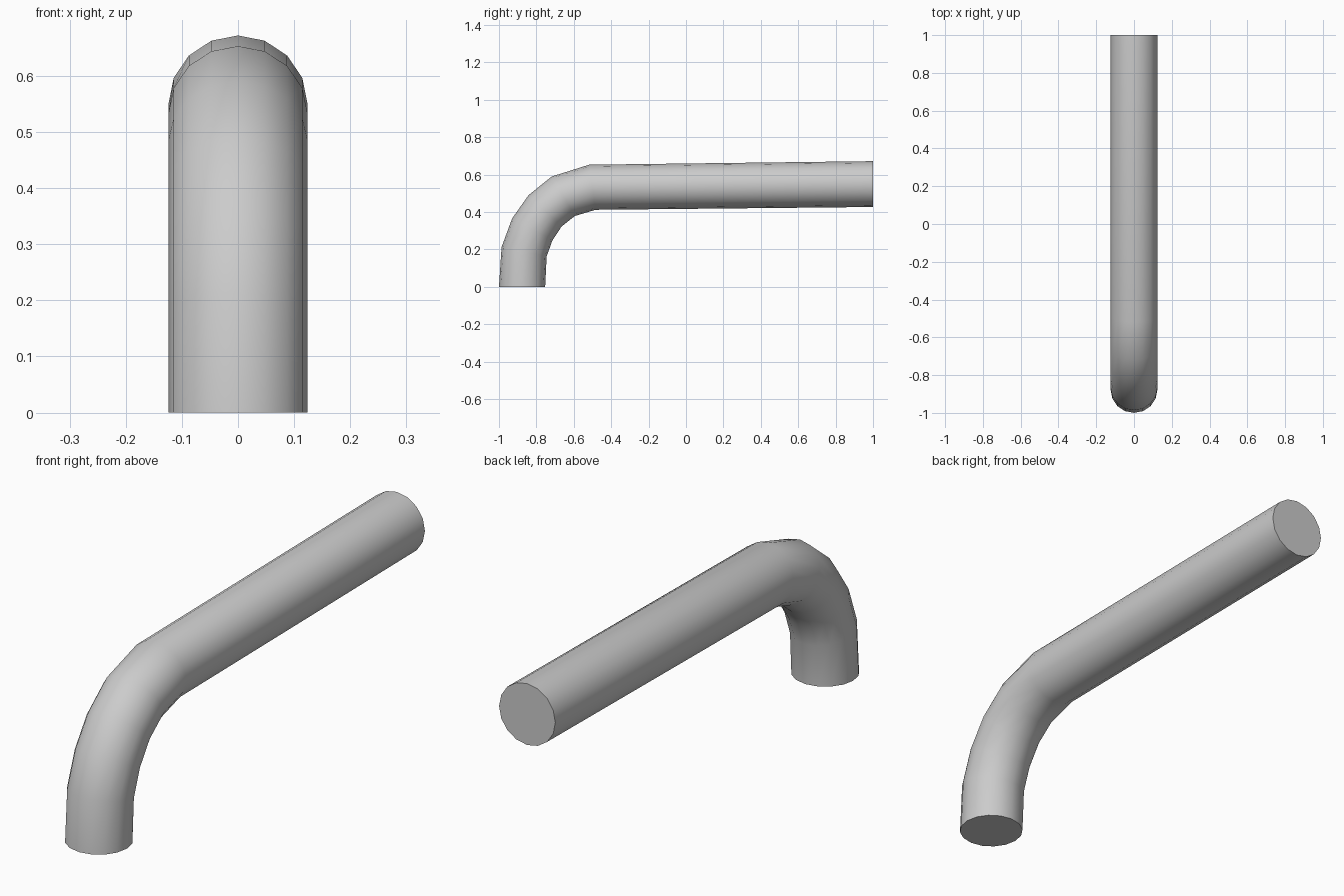
import bpy, bmesh, math
from mathutils import Vector

if "Cube" in bpy.data.objects:
    bpy.data.objects.remove(bpy.data.objects["Cube"])

SIDES = 16
RADIUS = 0.124

# Bend stations in the y-z plane: (outer y, outer z, inner y, inner z)
stations = [
    (-1.000, 0.000, -0.753, 0.000),
    (-0.986, 0.213, -0.745, 0.163),
    (-0.930, 0.365, -0.714, 0.249),
    (-0.842, 0.490, -0.665, 0.323),
    (-0.718, 0.590, -0.594, 0.379),
    (-0.518, 0.653, -0.484, 0.412),
    (1.000, 0.672, 1.000, 0.427),
]

bm = bmesh.new()

# Round cross-section at each station, spanning the outer and inner points
rings = []
for oy, oz, iy, iz in stations:
    outer, inner = Vector((0, oy, oz)), Vector((0, iy, iz))
    centre, arm = (outer + inner) / 2, (outer - inner) / 2
    ring = []
    for i in range(SIDES):
        a = math.tau * i / SIDES
        ring.append(bm.verts.new(centre + arm * math.cos(a) + Vector((RADIUS * math.sin(a), 0, 0))))
    rings.append(ring)

# Pipe walls
for r0, r1 in zip(rings, rings[1:]):
    for i in range(SIDES):
        j = (i + 1) % SIDES
        bm.faces.new((r0[i], r0[j], r1[j], r1[i]))

# Flat end caps
bm.faces.new(rings[0])
bm.faces.new(rings[-1])
bmesh.ops.recalc_face_normals(bm, faces=bm.faces[:])

mesh = bpy.data.meshes.new("bent_pipe")
bm.to_mesh(mesh)
bm.free()
pipe = bpy.data.objects.new("bent_pipe", mesh)
bpy.context.collection.objects.link(pipe)

# Smooth wall, crisp caps
bpy.context.view_layer.objects.active = pipe
pipe.select_set(True)
bpy.ops.object.shade_smooth_by_angle(angle=math.radians(40))
